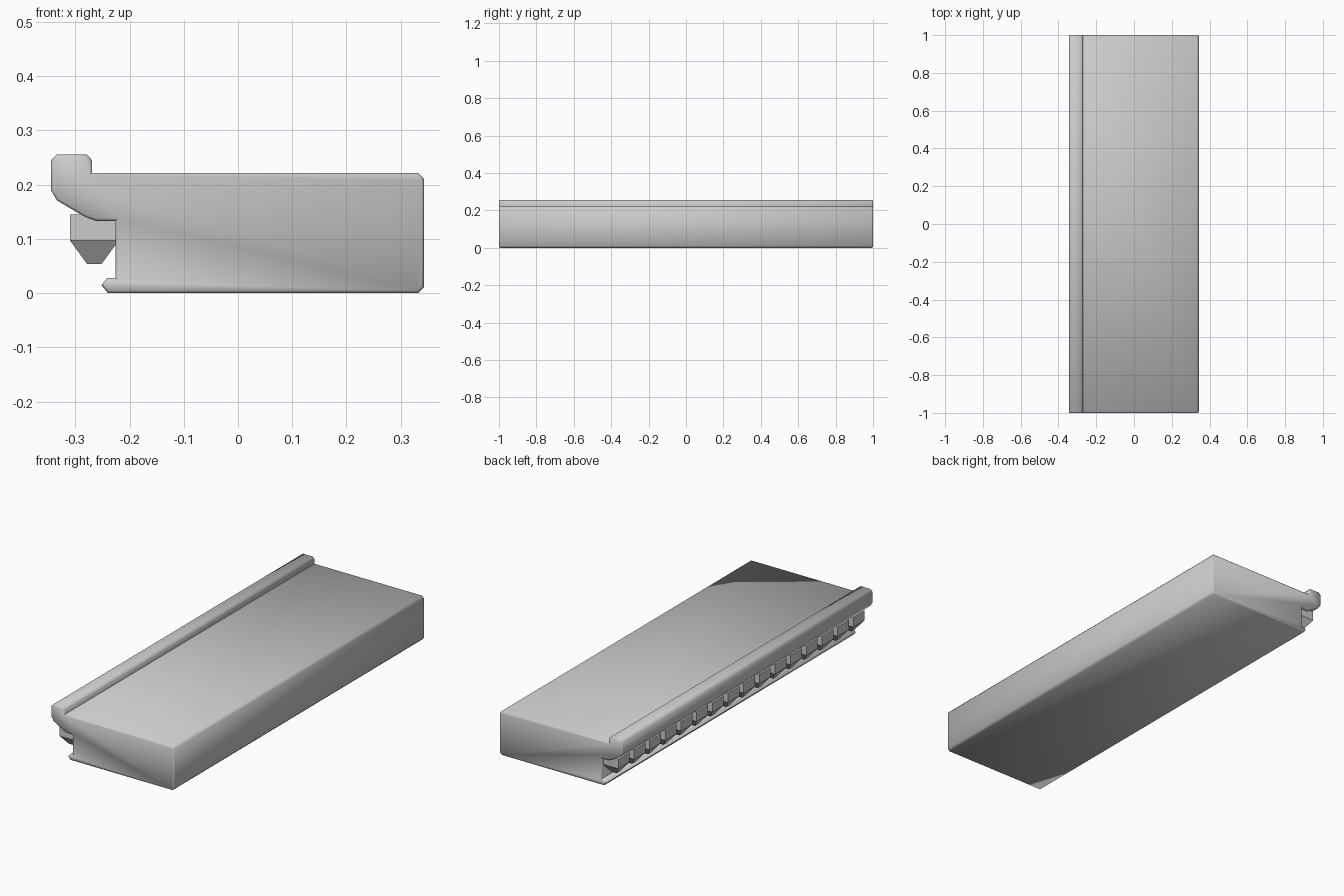
import bpy, bmesh

if "Cube" in bpy.data.objects:
    bpy.data.objects.remove(bpy.data.objects["Cube"])

def finish(bm, name):
    bmesh.ops.recalc_face_normals(bm, faces=bm.faces)
    me = bpy.data.meshes.new(name)
    bm.to_mesh(me)
    bm.free()
    ob = bpy.data.objects.new(name, me)
    bpy.context.collection.objects.link(ob)
    return ob

# Ledge slab with raised lip, overhanging cornice and bottom fillet
profile = [(-0.24, 0), (0.332, 0), (0.343, 0.011), (0.343, 0.211), (0.332, 0.222),
           (-0.269, 0.222), (-0.269, 0.245), (-0.279, 0.256), (-0.334, 0.256),
           (-0.345, 0.245), (-0.345, 0.19), (-0.334, 0.171), (-0.283, 0.141),
           (-0.262, 0.133), (-0.226, 0.133), (-0.226, 0.028), (-0.241, 0.028),
           (-0.252, 0.015)]
bm = bmesh.new()
face = bm.faces.new([bm.verts.new((x, -1, z)) for x, z in profile])
ext = bmesh.ops.extrude_face_region(bm, geom=[face])
bmesh.ops.translate(bm, vec=(0, 2, 0),
                    verts=[g for g in ext["geom"] if isinstance(g, bmesh.types.BMVert)])
# Slightly softened end caps
caps = [e for e in bm.edges if abs(e.verts[0].co.y - e.verts[1].co.y) < 0.1]
bmesh.ops.bevel(bm, geom=caps, offset=0.005, segments=1, affect='EDGES')
slab = finish(bm, "ledge_slab")
bpy.context.view_layer.objects.active = slab
slab.select_set(True)
bpy.ops.object.shade_smooth_by_angle(angle=0.9)

# Row of tapered dentil blocks under the cornice
COUNT, STEP = 16, 0.125
X, HX, HY = -0.265, 0.045, 0.045
bm = bmesh.new()
for i in range(COUNT):
    y = -1 + STEP * (i + 0.5)
    rings = []
    for z, k in ((0.145, 1), (0.097, 1), (0.054, 0.3)):
        rings.append([bm.verts.new((X + sx * HX * k, y + sy * HY * k, z))
                      for sx, sy in ((-1, -1), (1, -1), (1, 1), (-1, 1))])
    bm.faces.new(rings[0])
    bm.faces.new(rings[2])
    for a, b in zip(rings, rings[1:]):
        for j in range(4):
            n = (j + 1) % 4
            bm.faces.new((a[j], a[n], b[n], b[j]))
# Slant the block tops inside the cornice so nothing pokes through
finish(bm, "dentil_blocks")
